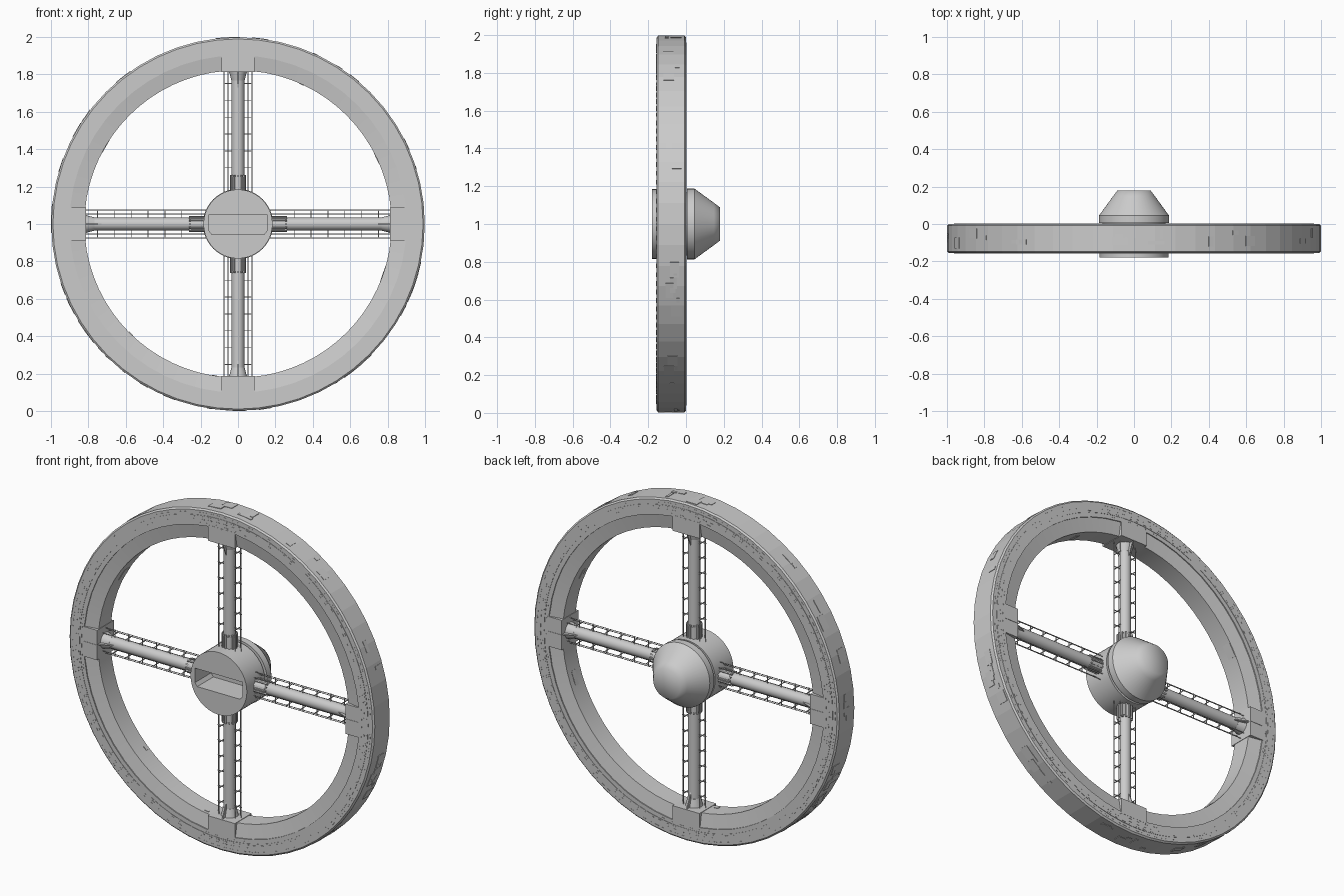
import bpy, bmesh, math, random
from mathutils import Matrix, Vector

if "Cube" in bpy.data.objects:
    bpy.data.objects.remove(bpy.data.objects["Cube"])
random.seed(4)
CENTRE = Matrix.Translation((0, 0, 1))
MID = -0.077  # y of the wheel's middle plane

# One hull colour
hull = bpy.data.materials.new("hull grey")
hull.use_nodes = True
hull.diffuse_color = (0.6, 0.6, 0.6, 1)
hull.node_tree.nodes["Principled BSDF"].inputs["Base Color"].default_value = hull.diffuse_color


def finish(name, bm, angle=30):
    bmesh.ops.recalc_face_normals(bm, faces=bm.faces)
    me = bpy.data.meshes.new(name)
    bm.to_mesh(me)
    bm.free()
    me.materials.append(hull)
    ob = bpy.data.objects.new(name, me)
    bpy.context.collection.objects.link(ob)
    if angle:
        bpy.ops.object.select_all(action='DESELECT')
        ob.select_set(True)
        bpy.context.view_layer.objects.active = ob
        bpy.ops.object.shade_smooth_by_angle(angle=math.radians(angle))
    return ob


def lathe(name, profile, steps, closed=False, angle=30):
    """Spin (radius, y) points about the wheel axis."""
    bm = bmesh.new()
    vs = [bm.verts.new((r, y, 1)) for r, y in profile]
    pairs = list(zip(vs, vs[1:])) + ([(vs[-1], vs[0])] if closed else [])
    edges = [bm.edges.new(p) for p in pairs]
    bmesh.ops.spin(bm, geom=vs + edges, cent=(0, 0, 1), axis=(0, 1, 0),
                   angle=math.tau, steps=steps)
    bmesh.ops.remove_doubles(bm, verts=bm.verts, dist=1e-4)
    return finish(name, bm, angle)


def box(bm, lo, hi, mat=Matrix()):
    lo, hi = Vector(lo), Vector(hi)
    m = mat @ Matrix.Translation((lo + hi) / 2) @ Matrix.Diagonal((*(hi - lo), 1))
    bmesh.ops.create_cube(bm, size=1, matrix=m)


def post(bm, x, y, z0, z1, r0, r1, sides):
    bmesh.ops.create_cone(bm, cap_ends=True, segments=sides, radius1=r0, radius2=r1,
                          depth=z1 - z0, matrix=Matrix.Translation((x, y, (z0 + z1) / 2)))


def turn(a):
    return CENTRE @ Matrix.Rotation(a, 4, 'Y')


# Wheel rim: faceted outer band with bevelled edges, thinner inner band
lathe("outer_rim", [(0.9, 0), (0.988, 0), (0.997, -0.008), (0.997, -0.147),
                    (0.988, -0.155), (0.9, -0.155)], 56, True, 0)
lathe("inner_rim", [(0.82, -0.02), (0.91, -0.004), (0.91, -0.151), (0.82, -0.135)], 72, True)

# Raised bands on both rim faces
for name, y0, y1 in (("front_band", -0.157, -0.15), ("back_band", -0.005, 0.002)):
    lathe(name, [(0.925, y0), (0.96, y0), (0.96, y1), (0.925, y1)], 72, True)

# Rows of small raised windows on both faces, denser near the spokes
bm = bmesh.new()
for r, n in ((0.915, 96), (0.935, 120), (0.95, 120), (0.973, 144)):
    for i in range(n):
        a = math.tau * (i + 0.5) / n
        near = abs((a + math.pi / 4) % (math.pi / 2) - math.pi / 4) < 0.2
        if not near and (r < 0.93 or random.random() < 0.25):
            continue
        h, w = (0.0025, 0.012) if near else (0.0015, 0.01)
        top = 0.002 if 0.925 < r < 0.96 else 0
        for y in (top, -0.155 - top):
            box(bm, (-w, y - 0.001, r - h), (w, y + 0.001, r + h), turn(a))
finish("rim_windows", bm, 0)

# Hull plates scattered over the outer and inner rim surfaces
bm = bmesh.new()
for i in range(48):
    a = random.uniform(0, math.tau)
    w, d = random.uniform(0.008, 0.045), random.uniform(0.006, 0.03)
    y = MID + random.uniform(-0.035, 0.035)
    box(bm, (-w, y - d, 0.99), (w, y + d, 0.9985), turn(a))
    if i % 6 == 0:
        box(bm, (-w, y - d, 0.817), (w, y + d, 0.825), turn(a))
finish("hull_plates", bm, 0)

# Hub body with a deep docking slot cut in the front
hub = lathe("hub_body", [(0, -0.18), (0.184, -0.18), (0.184, -0.01), (0.168, -0.01),
                         (0.168, 0.012), (0, 0.012)], 48)
bm = bmesh.new()
outline = [(-0.155, 1.05), (0.155, 1.05), (0.155, 0.965), (0.14, 0.945),
           (-0.14, 0.945), (-0.155, 0.965)]
face = bm.faces.new([bm.verts.new((x, -0.25, z)) for x, z in outline])
grown = bmesh.ops.extrude_face_region(bm, geom=[face])["geom"]
bmesh.ops.translate(bm, vec=(0, 0.22, 0),
                    verts=[g for g in grown if isinstance(g, bmesh.types.BMVert)])
cutter = finish("slot_cutter", bm, 0)
cutter.hide_render = True
cut = hub.modifiers.new("slot", 'BOOLEAN')
cut.operation, cut.object = 'DIFFERENCE', cutter
bpy.context.view_layer.objects.active = hub
bpy.ops.object.modifier_apply(modifier=cut.name)
bpy.data.objects.remove(cutter)

# Rear collar and smooth blunt dome
lathe("rear_collar", [(0, 0.005), (0.187, 0.005), (0.187, 0.045), (0, 0.045)], 48)
lathe("rear_dome", [(0.187, 0.045), (0.112, 0.148), (0.088, 0.18), (0, 0.18)], 48, angle=60)

# Four spokes, each with collars, fins, side rails and a rim block
for k, side in enumerate(("top", "left", "bottom", "right")):
    parts = {}

    bm = parts["spoke"] = bmesh.new()
    post(bm, 0, MID, 0.175, 0.85, 0.034, 0.034, 20)
    post(bm, 0, MID, 0.765, 0.815, 0.035, 0.048, 20)

    # Ribbed collar against the hub
    bm = parts["hub_collar"] = bmesh.new()
    post(bm, 0, MID, 0.175, 0.25, 0.038, 0.038, 12)
    for i in range(12):
        m = Matrix.Translation((0, MID, 0)) @ Matrix.Rotation(math.tau * i / 12, 4, 'Z')
        box(bm, (0.03, -0.004, 0.175), (0.043, 0.004, 0.262), m)

    # Block where the spoke meets the rim
    bm = parts["rim_block"] = bmesh.new()
    box(bm, (-0.088, -0.156, 0.812), (0.088, 0.001, 0.905))
    for y in (-0.156, 0.001):
        box(bm, (-0.002, y - 0.002, 0.812), (0.002, y + 0.002, 0.9))

    # Gusset fins between spoke and block
    bm = parts["fins"] = bmesh.new()
    for s in (-1, 1):
        fin = bm.faces.new([bm.verts.new((-0.003, MID + s * d, z))
                            for d, z in ((0.03, 0.72), (0.03, 0.815), (0.07, 0.815))])
        grown = bmesh.ops.extrude_face_region(bm, geom=[fin])["geom"]
        bmesh.ops.translate(bm, vec=(0.006, 0, 0),
                            verts=[g for g in grown if isinstance(g, bmesh.types.BMVert)])

    # Thin rails along both sides, held by short brackets
    bm = parts["rails"] = bmesh.new()
    for s in (-1, 1):
        for x, y in ((0.053, MID - 0.025), (0.075, MID), (0.053, MID + 0.025)):
            post(bm, s * x, y, 0.17, 0.815, 0.002, 0.002, 6)
        for i in range(6):
            z = 0.3 + 0.09 * i
            x0, x1 = sorted((s * 0.03, s * 0.078))
            box(bm, (x0, MID - 0.002, z - 0.002), (x1, MID + 0.002, z + 0.002))
            x0, x1 = sorted((s * 0.051, s * 0.055))
            box(bm, (x0, MID - 0.03, z - 0.002), (x1, MID + 0.03, z + 0.002))

    for name, bm in parts.items():
        bm.transform(turn(k * math.pi / 2))
        finish(f"{side}_{name}", bm, 30 if name == "spoke" else 0)
